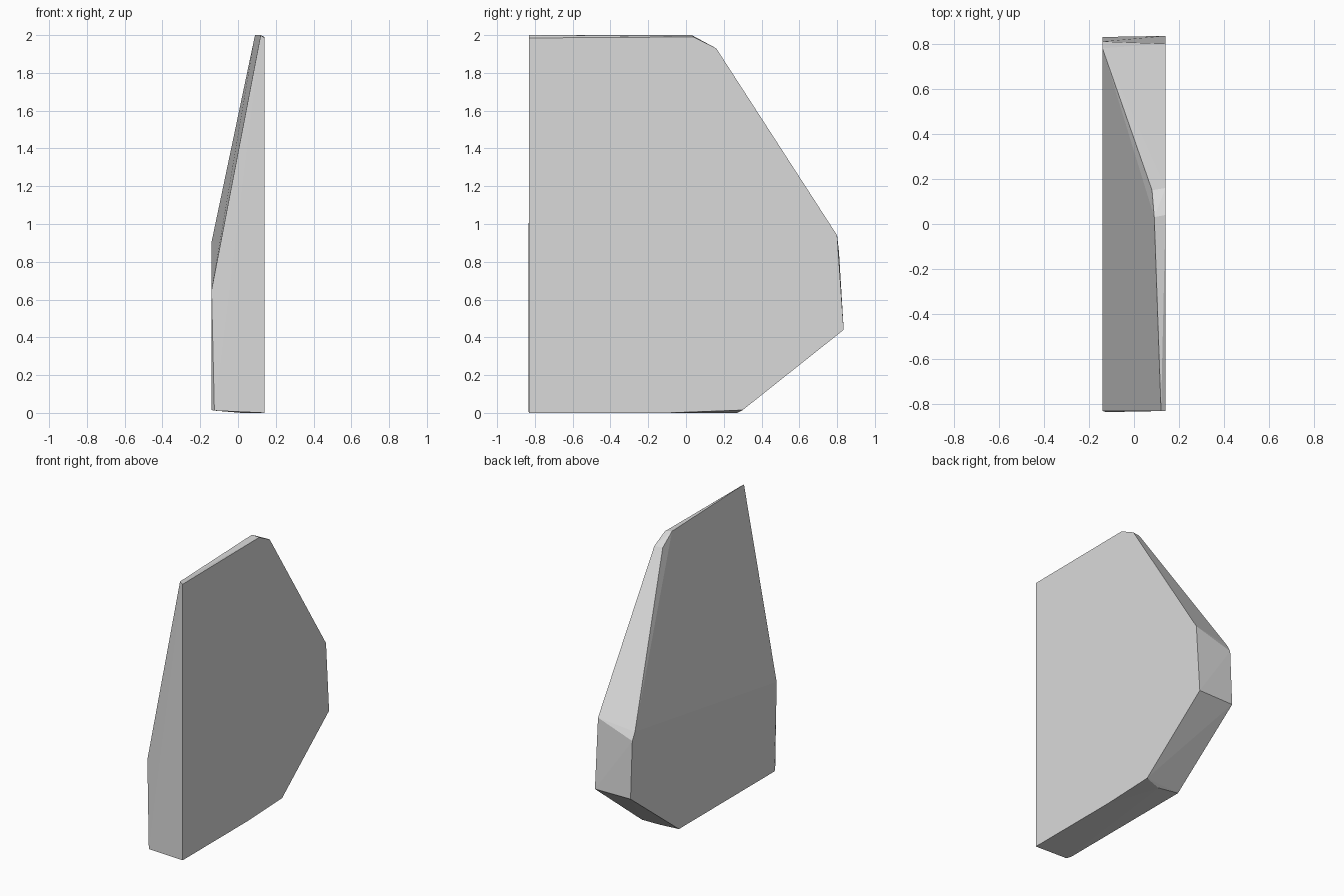
import bpy
import bmesh

if "Cube" in bpy.data.objects:
    bpy.data.objects.remove(bpy.data.objects["Cube"], do_unlink=True)

HALF = 0.14  # half thickness of the slab

# Flat side outline (y, z)
flat_side = [(-0.83, 0), (-0.1, 0), (0.3, 0.015), (0.835, 0.44), (0.8, 0.94),
             (0.16, 1.93), (0.04, 1.99), (-0.83, 1.985)]
# Shorter outline of the side that tapers toward the top (y, z)
taper_side = [(-0.8, 0.015), (0.28, 0.015), (0.83, 0.44), (0.81, 0.85),
              (0.78, 0.905), (-0.83, 0.65)]
# Top ridge, lower front chamfer and underside (x, y, z)
ridge = [(0.12, -0.83, 2), (0.09, 0.03, 2), (0.08, 0.15, 1.93)]
lower = [(-0.125, -0.835, 0.012), (0.02, 0.27, 0)]

points = [(HALF, y, z) for y, z in flat_side]
points += [(-HALF, y, z) for y, z in taper_side]
points += ridge + lower

# Wrap the outlines in one convex faceted body
bm = bmesh.new()
for p in points:
    bm.verts.new(p)
hull = bmesh.ops.convex_hull(bm, input=bm.verts[:])
loose = [v for v in bm.verts if not v.link_faces]
bmesh.ops.delete(bm, geom=loose, context='VERTS')
bmesh.ops.dissolve_limit(bm, angle_limit=0.004, verts=bm.verts[:], edges=bm.edges[:])
bmesh.ops.recalc_face_normals(bm, faces=bm.faces[:])

mesh = bpy.data.meshes.new("tapered_slab")
bm.to_mesh(mesh)
bm.free()
slab = bpy.data.objects.new("tapered_slab", mesh)
bpy.context.collection.objects.link(slab)

# Plain light grey
grey = bpy.data.materials.new("light_grey")
grey.use_nodes = True
colour = (0.7, 0.7, 0.7, 1)
grey.diffuse_color = colour
grey.node_tree.nodes["Principled BSDF"].inputs["Base Color"].default_value = colour
mesh.materials.append(grey)
